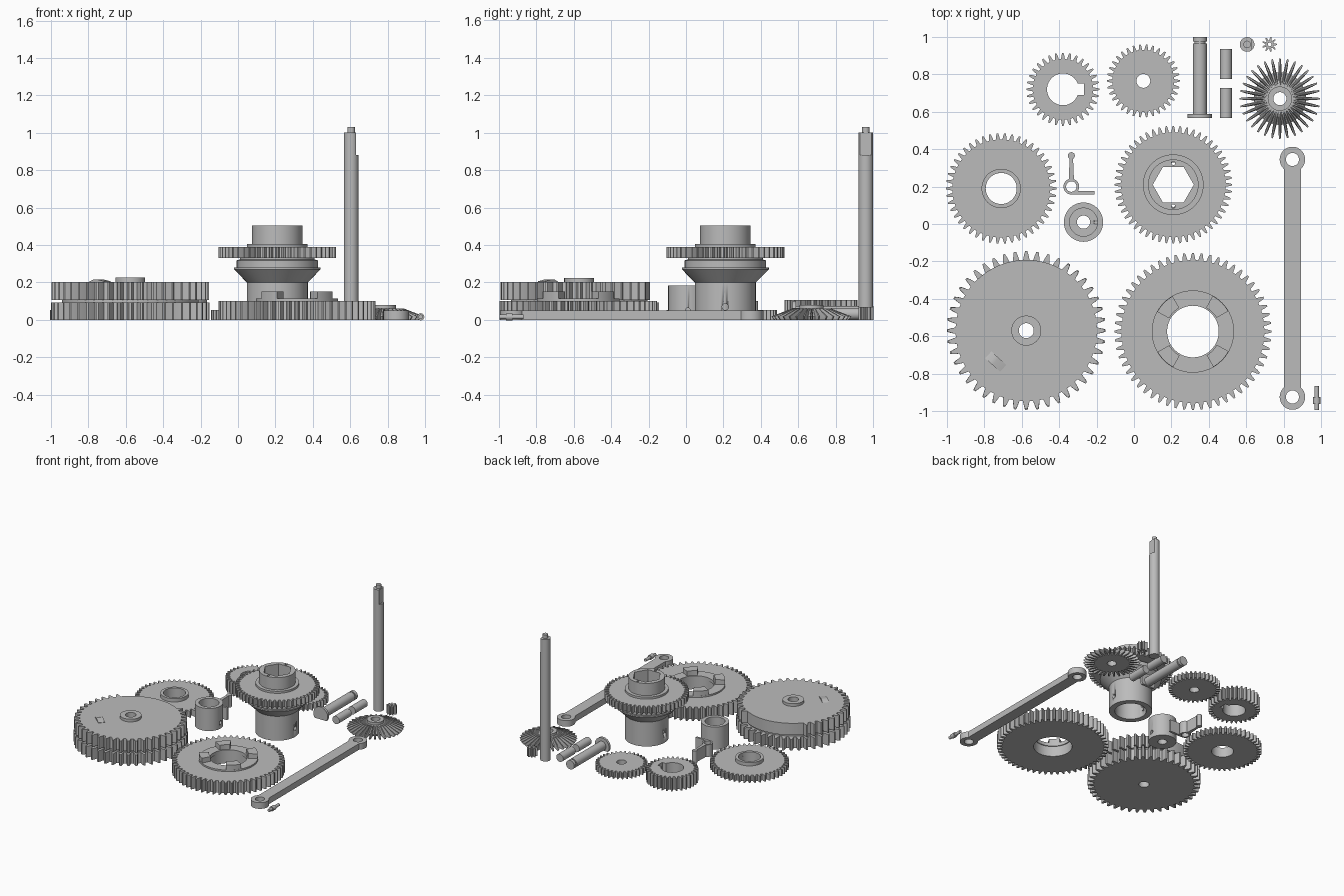
import bpy, bmesh, math
from mathutils import Matrix, Vector

if "Cube" in bpy.data.objects:
    bpy.data.objects.remove(bpy.data.objects["Cube"])

grey = bpy.data.materials.new("mid_grey")
grey.use_nodes = True
grey.diffuse_color = (0.5, 0.5, 0.5, 1)
grey.node_tree.nodes["Principled BSDF"].inputs["Base Color"].default_value = (0.5, 0.5, 0.5, 1)


def finish(name, bm, pos=(0, 0, 0), matrix=None):
    bmesh.ops.recalc_face_normals(bm, faces=bm.faces)
    if matrix:
        bm.transform(matrix)
    me = bpy.data.meshes.new(name)
    bm.to_mesh(me)
    bm.free()
    me.materials.append(grey)
    ob = bpy.data.objects.new(name, me)
    ob.location = pos
    bpy.context.collection.objects.link(ob)
    bpy.ops.object.select_all(action='DESELECT')
    ob.select_set(True)
    bpy.context.view_layer.objects.active = ob
    bpy.ops.object.shade_smooth_by_angle(angle=math.radians(25))
    return ob


def polar(r, a):
    return (r * math.cos(a), r * math.sin(a))


def circle(r, x=0, y=0, n=48, start=0.0, end=math.tau):
    step = (end - start) / n
    count = n if end - start > 6.28 else n + 1
    return [(x + r * math.cos(start + step * i), y + r * math.sin(start + step * i)) for i in range(count)]


def teeth(n, tip, root, gap=None):
    """Toothed outline; gap is an angle range left smooth."""
    mid, pts = root + (tip - root) * 0.6, []
    for i in range(n):
        a = math.tau * i / n
        toothless = gap and gap[0] < math.degrees(a) < gap[1]
        for off, r in ((-.32, root), (-.2, mid), (-.1, tip), (.1, tip), (.2, mid), (.32, root)):
            pts.append(polar(root if toothless else r, a + off * math.tau / n))
    return pts


def plate(name, loops, z0, z1, pos=(0, 0, 0), matrix=None):
    """Flat outline with holes, extruded upward."""
    bm = bmesh.new()
    edges = []
    for loop in loops:
        vs = [bm.verts.new((x, y, z0)) for x, y in loop]
        edges += [bm.edges.new((v, vs[i - 1])) for i, v in enumerate(vs)]
    bmesh.ops.triangle_fill(bm, use_beauty=True, edges=edges, normal=(0, 0, 1))
    new = bmesh.ops.extrude_face_region(bm, geom=bm.faces[:], use_keep_orig=True)["geom"]
    bmesh.ops.translate(bm, vec=(0, 0, z1 - z0), verts=[g for g in new if isinstance(g, bmesh.types.BMVert)])
    return finish(name, bm, pos, matrix)


def lathe(name, profile, pos=(0, 0, 0), matrix=None, n=64):
    """Closed ring profile of (radius, height) turned about z."""
    bm = bmesh.new()
    rings = [[bm.verts.new((*polar(r, math.tau * i / n), z)) for i in range(n)] for r, z in profile]
    for k, ring in enumerate(rings):
        prev = rings[k - 1]
        for i in range(n):
            bm.faces.new((prev[i - 1], prev[i], ring[i], ring[i - 1]))
    return finish(name, bm, pos, matrix)


def ring(name, inner, outer, z0, z1, pos):
    return lathe(name, [(inner, z0), (outer, z0), (outer, z1), (inner, z1)], pos)


def drill(target, r, pos, axis='X', depth=0.12):
    """Cut a small side hole."""
    rot = Matrix.Rotation(math.pi / 2, 4, 'Y' if axis == 'X' else 'X')
    cutter = plate("hole_cutter", [circle(r, n=20)], -depth / 2, depth / 2, pos, rot)
    mod = target.modifiers.new("hole", 'BOOLEAN')
    mod.operation, mod.object, mod.solver = 'DIFFERENCE', cutter, 'EXACT'
    bpy.context.view_layer.objects.active = target
    bpy.ops.object.modifier_apply(modifier=mod.name)
    bpy.data.objects.remove(cutter)


# Double gear with a toothless arc on the upper layer
P = (-0.576, -0.57, 0)
plate("double_gear_lower", [teeth(44, .425, .378), circle(.04)], 0, .092, P)
ring("double_gear_core", .04, .365, .092, .106, P)
plate("double_gear_upper", [teeth(44, .42, .378, (58, 132)), circle(.04)], .106, .203, P)
ring("double_gear_hub", .04, .08, .2, .225, P)
wedge = Matrix.Rotation(math.radians(-42), 4, 'Z') @ Matrix.Rotation(math.pi / 2, 4, 'X')
plate("double_gear_ramp", [[(-.055, 0), (.055, 0), (.055, .004), (0, .014), (-.02, .014)]],
      -.025, .025, (-.74, -.735, .202), wedge)

# Clutch gear with four dogs on its face
P = (0.315, -0.575, 0)
plate("clutch_gear", [teeth(56, .42, .382), circle(.145)], 0, .1, P)
ring("clutch_gear_collar", .138, .22, .085, .113, P)
for i, start in enumerate((30, 120, 210, 300)):
    a, b = math.radians(start), math.radians(start + 31)
    outline = circle(.218, n=10, start=a, end=b) + circle(.146, n=10, start=a, end=b)[::-1]
    plate(f"clutch_dog_{i + 1}", [outline], .11, .152, P)

# Flat gear with a collar
P = (-0.71, 0.19, 0)
plate("collar_gear", [teeth(46, .295, .262), circle(.083)], 0, .052, P)
ring("collar_gear_hub", .083, .105, .045, .08, P)

# Tall hub gear: sleeve, cone, gear and hexagonal socket
P = (0.21, 0.21, 0)
sleeve = lathe("hub_sleeve", [(.118, 0), (.163, 0), (.163, .2), (.232, .27), (.232, .28), (.217, .28),
                              (.217, .318), (.2, .322), (.2, .333), (.118, .333)], P)
drill(sleeve, .017, (.35, .21, .07))
drill(sleeve, .017, (.07, .21, .07))
hexagon = circle(.11, n=6)
plate("hub_gear", [teeth(52, .315, .28), circle(.118)], .33, .388, P)
ring("hub_step", .12, .162, .38, .405, P)
plate("hub_socket", [circle(.135, n=64), hexagon, circle(.01, 0, .115, 16), circle(.01, 0, -.115, 16)],
      .25, .505, P)

# Keyed gear and small flat gear
key = math.asin(.03 / .085)
keyed_bore = circle(.085, n=40, start=key, end=math.tau - key) + [(.112, -.03), (.112, .03)]
plate("keyed_gear", [teeth(32, .195, .162), keyed_bore], 0, .105, (-.38, .72, 0))
plate("small_gear", [teeth(34, .195, .165), circle(.037)], 0, .052, (.05, .765, 0))

# Bevel gear: toothed outline tapering upward
P = (0.78, 0.67, 0)
bm = bmesh.new()
outline = teeth(32, .215, .14)
layers = [[bm.verts.new((x * s, y * s, z)) for x, y in outline]
          for s, z in ((.93, 0), (1, .018), (.5, .06))]
for lo, hi in zip(layers, layers[1:]):
    for i in range(len(lo)):
        bm.faces.new((lo[i - 1], lo[i], hi[i], hi[i - 1]))
for layer, z in ((layers[0], 0), (layers[2], .06)):
    bore = [bm.verts.new((x, y, z)) for x, y in circle(.035)]
    edges = [bm.edges.get((v, vs[i - 1])) or bm.edges.new((v, vs[i - 1]))
             for vs in (layer, bore) for i, v in enumerate(vs)]
    bmesh.ops.triangle_fill(bm, use_beauty=True, edges=edges)
finish("bevel_gear", bm, P)
ring("bevel_gear_hub", .035, .065, 0, .08, P)

# Tiny pinion
plate("pinion", [teeth(9, .04, .022), circle(.01, n=16)], 0, .07, (.725, .96, 0))

# Upright shaft with a flat at the top, a tip and a base bushing
P = (0.605, 0.96, 0)
plate("shaft", [circle(.039)], 0, .88, P)
flat = math.acos(.025 / .039)
plate("shaft_flat_end", [circle(.039, n=40, start=flat, end=math.tau - flat)], .88, 1.0, P)
plate("shaft_tip", [circle(.02, n=32)], 1.0, 1.03, P)

# Parts lying along y: headed pin, dowels and a small pin
LIE = Matrix.Rotation(-math.pi / 2, 4, 'X')


def rod(name, x, z, r, y0, y1):
    return plate(name, [circle(r, n=40)], y0, y1, (x, 0, z), LIE)


rod("headed_pin_shaft", .352, .037, .037, .58, .965)
rod("headed_pin_neck", .352, .037, .029, .96, .978)
rod("headed_pin_end", .352, .037, .037, .975, 1.0)
dip = math.asin(.037 / .065)
plate("headed_pin_head", [circle(.065, n=32, start=-math.pi - dip, end=dip)], .568, .588,
      (.352, 0, .037), LIE)
rod("dowel_back", .492, .032, .032, .775, .935)
rod("dowel_front", .492, .032, .032, .567, .727)
rod("small_pin_body", .977, .016, .012, -.995, -.867)
rod("small_pin_collar", .977, .016, .019, -.962, -.925)

# Link bar with an eye at each end
X, Y0, Y1, W = 0.847, -0.925, 0.345, 0.046
side = math.acos(W / .068)
outer = circle(.068, X, Y1, 40, -side, math.pi + side) + circle(.068, X, Y0, 40, math.pi - side, math.tau + side)
plate("link_bar", [outer, circle(.035, X, Y1), circle(.035, X, Y0)], 0, .05)

# Angled lever around a ring
P = (-0.335, 0.2, 0)
ring("lever_ring", .028, .042, 0, .1, P)
plate("lever_long_arm", [[(-.014, .036), (.014, .036), (.009, .155), (-.009, .155)]], 0, .1, P)
plate("lever_knob", [circle(.019, 0, .165, 24)], 0, .1, P)
plate("lever_short_arm", [[(-.005, -.042), (.125, -.042), (.125, -.024), (.03, -.024)]], 0, .1, P)

# Cup with a floor hole and a small side hole
cup = lathe("cup", [(.035, 0), (.105, 0), (.105, .185), (.075, .185), (.075, .04), (.035, .04)], (-.27, .01, 0))
drill(cup, .014, (-.18, .01, .05), depth=.06)
